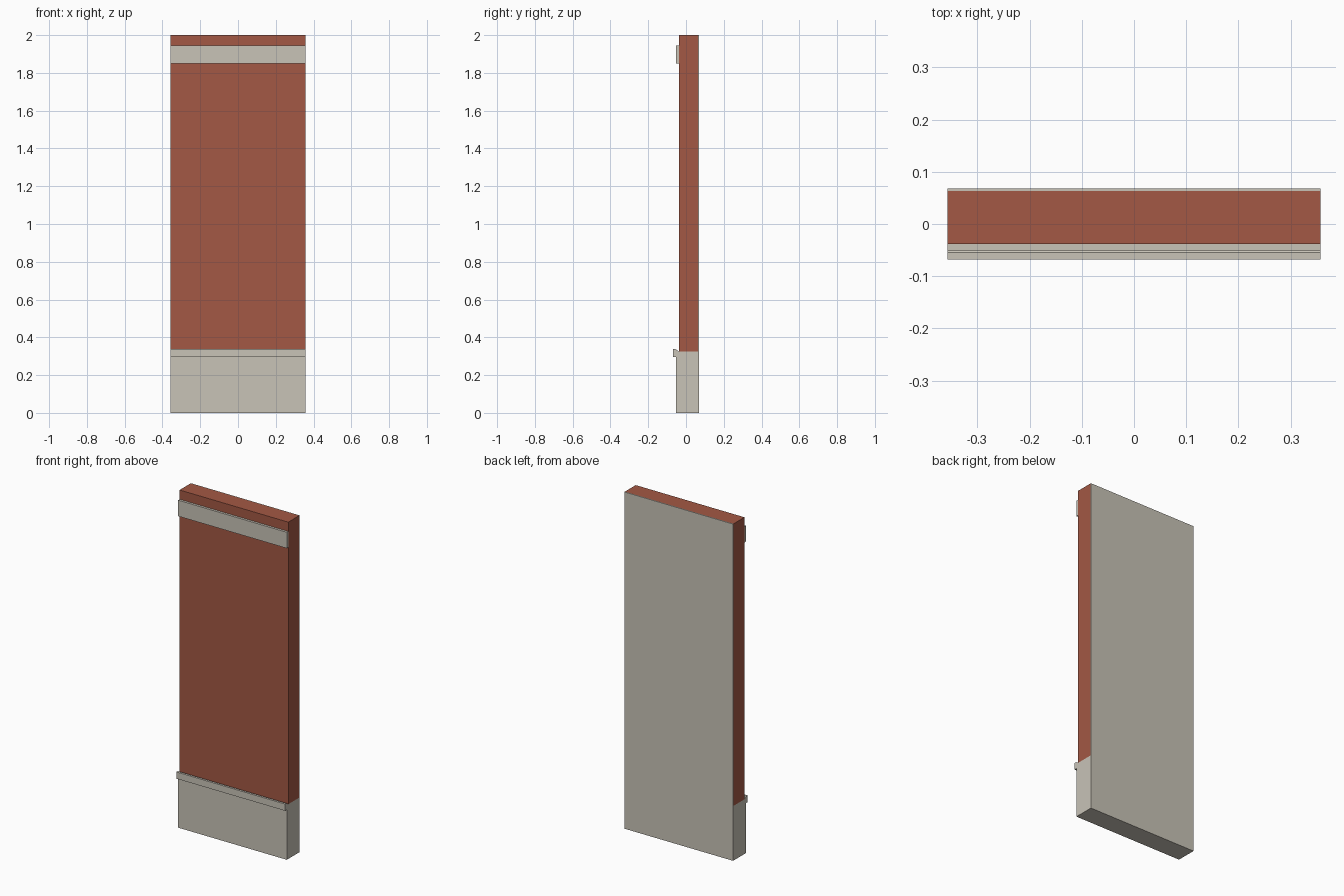
import bpy
import bmesh

if "Cube" in bpy.data.objects:
    bpy.data.objects.remove(bpy.data.objects["Cube"])

HALF = 0.357  # half of the wall width


def material(name, rgb):
    m = bpy.data.materials.new(name)
    m.diffuse_color = (*rgb, 1)
    m.use_nodes = True
    m.node_tree.nodes["Principled BSDF"].inputs["Base Color"].default_value = m.diffuse_color
    return m


brick = material("brick red", (0.366, 0.098, 0.058))
stone = material("pale stone", (0.578, 0.546, 0.474))


def extrude_profile(name, points, mat):
    """Sweep a closed (y, z) profile across the wall width."""
    bm = bmesh.new()
    face = bm.faces.new([bm.verts.new((-HALF, y, z)) for y, z in points])
    new = bmesh.ops.extrude_face_region(bm, geom=[face])["geom"]
    verts = [v for v in new if isinstance(v, bmesh.types.BMVert)]
    bmesh.ops.translate(bm, verts=verts, vec=(2 * HALF, 0, 0))
    bmesh.ops.recalc_face_normals(bm, faces=bm.faces)
    mesh = bpy.data.meshes.new(name)
    bm.to_mesh(mesh)
    bm.free()
    mesh.materials.append(mat)
    obj = bpy.data.objects.new(name, mesh)
    bpy.context.collection.objects.link(obj)
    return obj


def slab(name, y0, y1, z0, z1, mat):
    return extrude_profile(name, [(y0, z0), (y1, z0), (y1, z1), (y0, z1)], mat)


# Main wall with its plaster backing
slab("brick_wall", -0.038, 0.063, 0.325, 2.0, brick)
slab("back_panel", 0.063, 0.068, 0.0, 2.0, stone)

# Stone plinth and the ledge capping it
slab("plinth", -0.052, 0.063, 0.0, 0.325, stone)
extrude_profile("plinth_ledge", [(-0.068, 0.297), (-0.052, 0.297), (-0.052, 0.325),
                                 (-0.038, 0.325), (-0.055, 0.337), (-0.068, 0.337)], stone)

# Raised band near the top
slab("top_band", -0.052, -0.038, 1.85, 1.945, stone)
